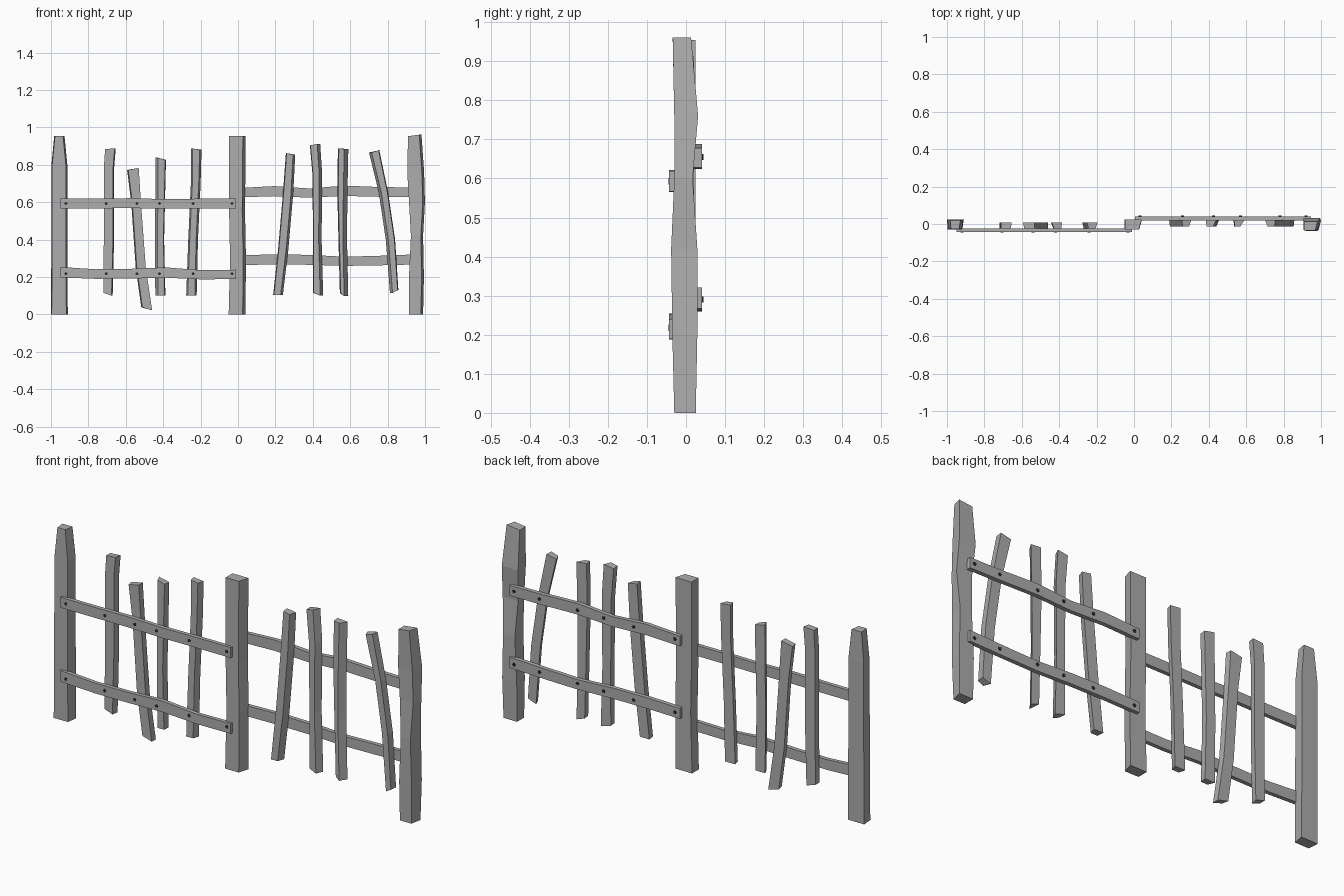
import bpy
from mathutils import Vector, Matrix

cube = bpy.data.objects.get("Cube")
if cube:
    bpy.data.objects.remove(cube)


def material(name, value):
    mat = bpy.data.materials.new(name)
    mat.use_nodes = True
    colour = (value, value, value, 1)
    mat.diffuse_color = colour
    mat.node_tree.nodes["Principled BSDF"].inputs["Base Color"].default_value = colour
    return mat


WOOD = material("weathered grey wood", 0.42)
IRON = material("dark iron", 0.03)


def board(name, stations, front, back, bevel=(0, 0), slant=(0, 0), upright=True):
    """Loft four-sided sections: (along, centre, width[, front shift, back shift])."""
    verts, faces = [], []
    last = len(stations) - 1
    for i, (along, centre, width, *shift) in enumerate(stations):
        f, b = shift or (0, 0)
        tilt = slant[0] if i == 0 else slant[1] if i == last else 0
        half = width / 2
        section = [(-half + bevel[0], front + f, -1), (half - bevel[1], front + f, 1),
                   (half, back + b, 1), (-half, back + b, -1)]
        for side, y, sign in section:
            a, c = along + sign * tilt, centre + side
            verts.append((c, y, a) if upright else (a, y, c))
    for i in range(last):
        for k in range(4):
            n = (k + 1) % 4
            faces.append((i * 4 + k, i * 4 + n, i * 4 + 4 + n, i * 4 + 4 + k))
    faces += [(3, 2, 1, 0), tuple(last * 4 + k for k in range(4))]
    if not upright:
        faces = [face[::-1] for face in faces]
    mesh = bpy.data.meshes.new(name)
    mesh.from_pydata(verts, [], faces)
    mesh.materials.append(WOOD)
    obj = bpy.data.objects.new(name, mesh)
    bpy.context.collection.objects.link(obj)
    return obj


# Three hewn posts
board("right_post", [(0, -.955, .09), (.4, -.955, .085), (.8, -.955, .085, .002, 0),
                     (.953, -.955, .055, .004, -.004)], -.03, .024, (.004, .008))
board("middle_post", [(0, -.005, .09), (.3, 0, .085), (.55, -.005, .085),
                      (.954, -.003, .088)], -.03, .024, (0, .015))
board("left_post", [(0, .952, .075), (.2, .954, .08, -.005, .004),
                    (.42, .957, .065, -.008, .004), (.6, .957, .085, 0, -.008),
                    (.76, .95, .09, 0, .006), (.957, .945, .072, -.004, -.012)],
      -.03, .025, (0, .012), (0, .004))

# Crooked pickets, as height, centre and width from the foot up
PICKETS = [
    ([(.108, -.695, .05), (.4, -.69, .055), (.78, -.69, .055), (.886, -.682, .057)], (0, .006), (-.008, .002)),
    ([(.03, -.488, .058), (.25, -.52, .054), (.6, -.545, .052), (.778, -.562, .062)], (.006, 0), (-.008, .006)),
    ([(.1, -.415, .054), (.4, -.42, .05), (.62, -.416, .052), (.832, -.413, .056)], (.014, .004), (0, -.006)),
    ([(.1, -.249, .056), (.4, -.24, .052), (.7, -.226, .052), (.884, -.223, .056)], (.008, .01), (0, -.003)),
    ([(.105, .214, .052), (.35, .242, .055), (.65, .268, .055), (.858, .281, .05)], (.004, .012), (0, -.004)),
    ([(.108, .428, .055), (.4, .424, .046), (.75, .424, .052), (.908, .412, .055)], (.003, .016), (-.008, .004)),
    ([(.106, .567, .045), (.4, .56, .046), (.65, .558, .054), (.886, .562, .056)], (.005, .022), (-.008, -.002)),
    ([(.122, .835, .045), (.4, .815, .05), (.65, .778, .05), (.872, .728, .055)], (.014, .004), (.008, .006)),
]
for i, (stations, bevel, slant) in enumerate(PICKETS):
    front, back = (-.024, .008) if i < 4 else (-.014, .021)
    board(f"picket_{i + 1}", stations, front, back, bevel, slant)


def nail(name, x, y, z):
    bpy.ops.mesh.primitive_cylinder_add(
        vertices=8, radius=.008, depth=.006, location=(x, y, z), rotation=(1.5708, 0, 0))
    bpy.context.object.name = name
    bpy.context.object.data.materials.append(IRON)


# Rails nailed to the front on one half and to the back on the other
FRONT_NAILS = (-.92, -.705, -.54, -.42, -.24, -.032)
BACK_NAILS = (.92, .78, .57, .425, .26, .032)
RAILS = [
    ("upper_front", -1, .593, (0, 0, .002, -.002, 0, 0)),
    ("lower_front", -1, .218, (.008, -.002, 0, .006, -.006, -.004)),
    ("upper_back", 1, .655, (-.004, .004, -.006, .006, 0, -.002)),
    ("lower_back", 1, .29, (0, .004, .002, -.006, -.002, .004)),
]
for name, side, height, waves in RAILS:
    start = -.95 if side < 0 else .005
    stations = [(start + .94 * i / 5, height + wave, .052 + wave / 2)
                for i, wave in enumerate(waves)]
    front, back = (-.043, -.023) if side < 0 else (.02, .041)
    board(name + "_rail", stations, front, back, upright=False)
    for i, x in enumerate(FRONT_NAILS if side < 0 else BACK_NAILS):
        nail(f"{name}_nail_{i + 1}", x, side * .042, height)
